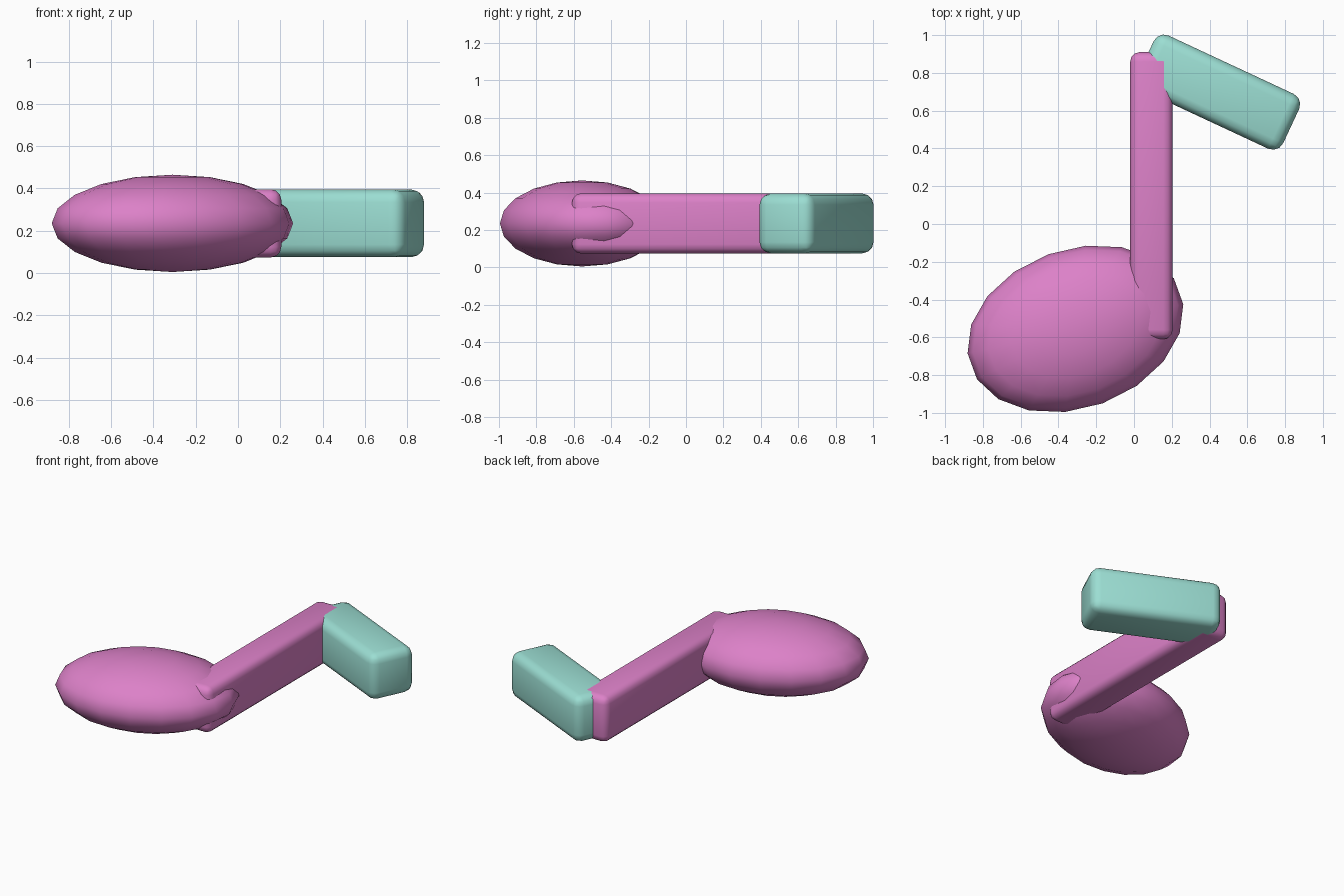
import bpy
from math import radians

cube = bpy.data.objects.get("Cube")
if cube:
    bpy.data.objects.remove(cube, do_unlink=True)

MID_Z = 0.235  # all parts share one mid plane


def make_material(name, rgb):
    mat = bpy.data.materials.new(name)
    mat.use_nodes = True
    colour = (*rgb, 1.0)
    mat.diffuse_color = colour
    bsdf = next(n for n in mat.node_tree.nodes if n.type == 'BSDF_PRINCIPLED')
    bsdf.inputs["Base Color"].default_value = colour
    return mat


def finish(name, size, angle, mat):
    """Name, scale, turn and colour the active object."""
    obj = bpy.context.object
    obj.name = name
    obj.scale = size
    bpy.ops.object.transform_apply(location=False, rotation=False, scale=True)
    obj.rotation_euler.z = radians(angle)
    obj.data.materials.append(mat)
    return obj


def rounded_bar(name, centre, size, angle, radius, mat):
    bpy.ops.mesh.primitive_cube_add(size=1, location=(*centre, MID_Z))
    obj = finish(name, size, angle, mat)
    bevel = obj.modifiers.new("rounded_edges", 'BEVEL')
    bevel.width = radius
    bevel.segments = 3
    bpy.ops.object.modifier_apply(modifier=bevel.name)
    bpy.ops.object.shade_smooth_by_angle(angle=radians(40))


pink = make_material("pink", (0.72, 0.22, 0.58))
teal = make_material("pale teal", (0.33, 0.73, 0.65))

# Flattened oval head, tilted
bpy.ops.mesh.primitive_uv_sphere_add(segments=18, ring_count=10, radius=1,
                                     location=(-0.31, -0.555, MID_Z))
finish("note_head", (0.59, 0.42, 0.23), 20, pink)
bpy.ops.object.shade_smooth()

# Straight stem and slanted flag
rounded_bar("note_stem", (0.0925, 0.15), (0.225, 1.52, 0.322), 0, 0.05, pink)
rounded_bar("note_flag", (0.447, 0.698), (0.85, 0.32, 0.32), -25, 0.06, teal)
